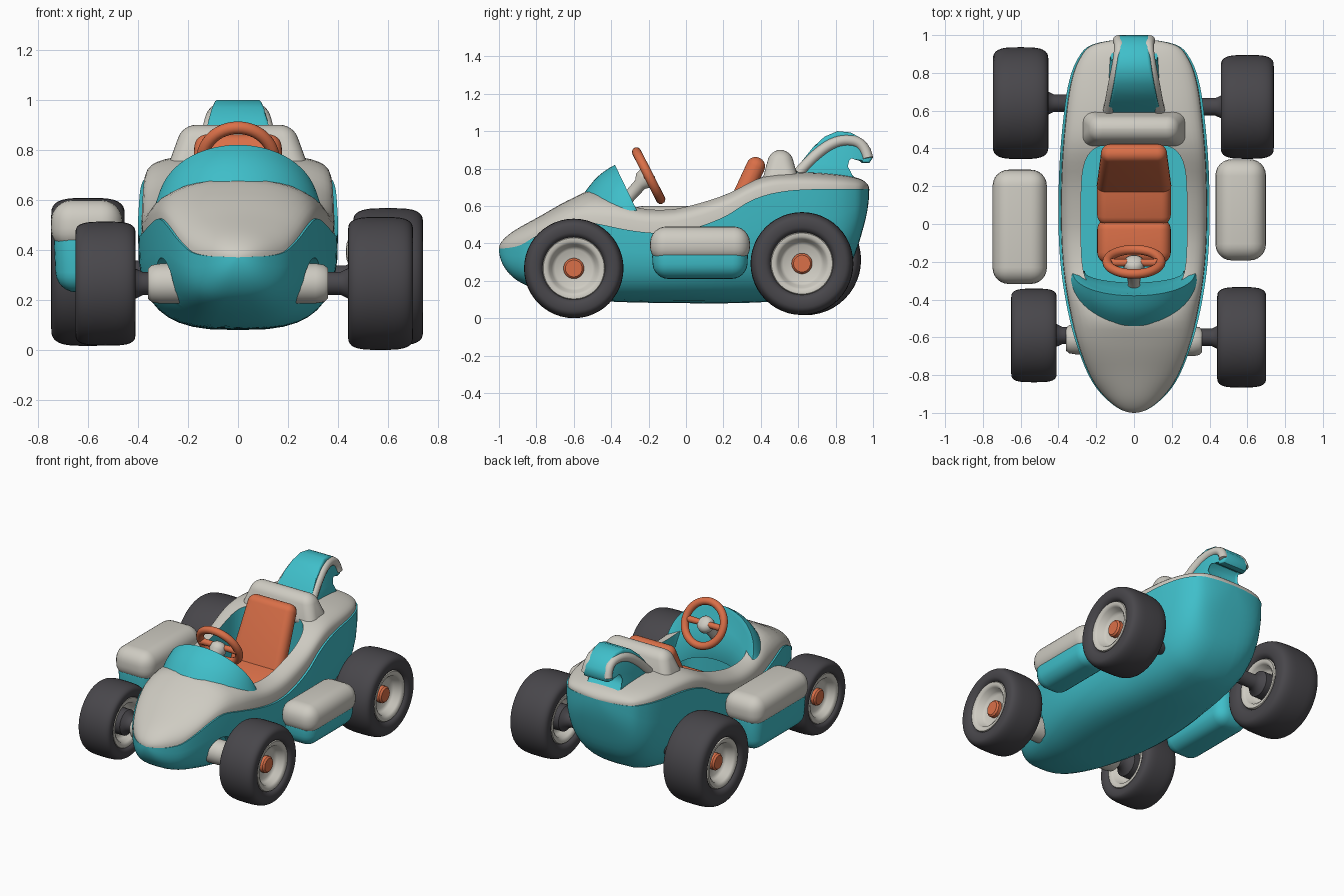
import bpy, bmesh, math
from math import sin, cos, pi, radians
from mathutils import Matrix

if "Cube" in bpy.data.objects:
    bpy.data.objects.remove(bpy.data.objects["Cube"], do_unlink=True)


def material(name, rgb):
    m = bpy.data.materials.new(name)
    m.use_nodes = True
    color = (*rgb, 1)
    m.diffuse_color = color
    m.node_tree.nodes["Principled BSDF"].inputs["Base Color"].default_value = color
    return m


TEAL = material("teal paint", (.05, .52, .59))
CREAM = material("cream paint", (.62, .6, .54))
RUBBER = material("charcoal rubber", (.065, .062, .07))
CORAL = material("coral trim", (.7, .16, .065))


def activate(ob):
    bpy.ops.object.select_all(action='DESELECT')
    ob.select_set(True)
    bpy.context.view_layer.objects.active = ob


def finish(name, bm, mats, loc=(0, 0, 0), rot=(0, 0, 0), angle=40):
    bmesh.ops.recalc_face_normals(bm, faces=bm.faces)
    me = bpy.data.meshes.new(name)
    bm.to_mesh(me)
    bm.free()
    for m in mats:
        me.materials.append(m)
    ob = bpy.data.objects.new(name, me)
    ob.location, ob.rotation_euler = loc, rot
    bpy.context.collection.objects.link(ob)
    activate(ob)
    bpy.ops.object.shade_smooth_by_angle(angle=radians(angle))
    return ob


def grid(name, rows, mats, wrap_rows=False, wrap_cols=False, rule=None, **kw):
    """Skin a grid of points; coincident points are merged into poles."""
    bm = bmesh.new()
    vs = [[bm.verts.new(p) for p in row] for row in rows]
    n, k = len(rows), len(rows[0])
    for i in range(n if wrap_rows else n - 1):
        for j in range(k if wrap_cols else k - 1):
            a, b = (i + 1) % n, (j + 1) % k
            f = bm.faces.new((vs[i][j], vs[a][j], vs[a][b], vs[i][b]))
            f.material_index = rule(i, j) if rule else 0
    bmesh.ops.remove_doubles(bm, verts=bm.verts, dist=1e-5)
    return finish(name, bm, mats, **kw)


def lathe(name, profile, mat, closed=False, **kw):
    """Turn (radius, x) points around the x axis."""
    rows = [[(x, r * cos(2 * pi * i / 48), r * sin(2 * pi * i / 48)) for r, x in profile]
            for i in range(48)]
    return grid(name, rows, [mat], True, closed, **kw)


def rounded_box(name, size, loc, mat, bevel, top=(1, 1), base=(1, 1), rot=0):
    bm = bmesh.new()
    bmesh.ops.create_cube(bm, size=1)
    for v in bm.verts:
        taper = top if v.co.z > 0 else base
        v.co = [c * s * t for c, s, t in zip(v.co, size, (*taper, 1))]
    bmesh.ops.bevel(bm, geom=bm.edges[:], offset=bevel, segments=6, profile=.5,
                    affect='EDGES', clamp_overlap=True)
    return finish(name, bm, [mat], loc, (radians(rot), 0, 0), 60)


def carve(target, cutter):
    cutter.hide_render = True
    activate(target)
    cut = target.modifiers.new("cut", 'BOOLEAN')
    cut.operation, cut.object, cut.solver = 'DIFFERENCE', cutter, 'EXACT'
    bpy.ops.object.modifier_apply(modifier=cut.name)
    bpy.data.objects.remove(cutter, do_unlink=True)


def power(v, n):
    return math.copysign(abs(v) ** (2 / n), v)


# Smooth interpolation along the body, denser towards both ends
MID, HALF = -.01, .99


def theta(y):
    return math.acos(max(-1, min(1, -(y - MID) / HALF)))


def smooth(keys):
    ts, vs = [theta(k[0]) for k in keys], [k[1] for k in keys]
    last = len(ts) - 1

    def slope(k):
        a, b = max(0, k - 1), min(last, k + 1)
        return (vs[b] - vs[a]) / (ts[b] - ts[a])

    def value(t):
        k = max(i for i in range(last) if i == 0 or ts[i] <= t)
        h = ts[k + 1] - ts[k]
        u = (t - ts[k]) / h
        return ((1 + 2 * u) * (1 - u) ** 2 * vs[k] + u * (1 - u) ** 2 * h * slope(k)
                + u * u * (3 - 2 * u) * vs[k + 1] + u * u * (u - 1) * h * slope(k + 1))
    return value


width = smooth([(-1, 0), (-.95, .12), (-.85, .212), (-.7, .283), (-.5, .342), (-.25, .385), (0, .4),
                (.3, .395), (.55, .375), (.75, .345), (.88, .295), (.95, .22), (.98, 0)])
keel = smooth([(-1, .37), (-.97, .27), (-.9, .2), (-.75, .14), (-.5, .095), (0, .08), (.4, .085),
               (.6, .11), (.75, .16), (.88, .29), (.95, .49), (.98, .69)])
seam = smooth([(-1, .37), (-.9, .385), (-.8, .44), (-.7, .495), (-.6, .525), (-.45, .5), (-.3, .47), (-.15, .455),
               (0, .47), (.2, .54), (.35, .63), (.5, .675), (.7, .69), (.98, .69)])
crown = smooth([(-1, .37), (-.95, .445), (-.8, .535), (-.6, .645), (-.5, .685), (-.4, .66), (-.25, .6),
                (-.1, .59), (0, .605), (.2, .665), (.4, .755), (.55, .78), (.75, .775), (.93, .745), (.98, .69)])
fullness = smooth([(-1, 2.2), (-.5, 2.3), (-.25, 4), (.4, 4), (.6, 3.2), (.98, 2.5)])

# Body shell: teal tub below the seam, cream deck above it
STEPS, N, TUB = 64, 10, 3
rows = []
for i in range(STEPS + 1):
    t = pi * i / STEPS
    y, w, b, s, c = MID - HALF * cos(t), max(0, width(t)), keel(t), seam(t), crown(t)
    quarter = [k * pi / 2 / N for k in range(N + 1)]
    half = [(w * power(sin(a), TUB), y, s - (s - b) * power(cos(a), TUB)) for a in quarter]
    n = fullness(t)
    half += [(.965 * w * power(cos(a), n), y, s + (c - s) * power(sin(a), n)) for a in quarter]
    half[0], half[-1] = (0, y, b), (0, y, c)
    if i in (0, STEPS):
        half = [(0, y, s)] * len(half)
    rows.append(half + [(-x, q, z) for x, q, z in half[-2:0:-1]])
body = grid("body_shell", rows, [TEAL, CREAM], wrap_cols=True,
            rule=lambda i, j: int(N + 1 <= j <= 3 * N))

# Cockpit opening and axle recesses, lined in teal
outline = [(.28 * power(cos(a), 4.5), .025 + .4 * power(sin(a), 4.5))
           for a in [2 * pi * k / 64 for k in range(64)]]
bm = bmesh.new()
floor = bm.faces.new([bm.verts.new((x, y, .25)) for x, y in outline])
wall = bmesh.ops.extrude_face_region(bm, geom=[floor])
bmesh.ops.translate(bm, vec=(0, 0, 1), verts=[v for v in wall["geom"] if isinstance(v, bmesh.types.BMVert)])
carve(body, finish("cockpit_cutter", bm, [TEAL]))
for k in (1, -1):
    recess = [(0, k * .25), (.08, k * .25), (.1, k * .27), (.1, k * .5), (0, k * .5)]
    carve(body, lathe("recess_cutter", recess, TEAL, loc=(0, -.61, .268)))
activate(body)
bpy.ops.object.shade_smooth_by_angle(angle=radians(40))

# Cowl: an arched lip rising from the hood, closed behind by the dash
rows = []
for i in range(33):
    p = (i / 32 - .5) * pi
    s, c = sin(p), max(0, cos(p))
    base = (.345 * s, -.25 - .29 * c, .53 + .145 * c)
    ridge = (.325 * s, -.25 - .13 * c ** .9, .55 + .27 * c ** .9)
    row = []
    for k in range(7):
        u = k / 6
        x, y, z = [a + (b - a) * u for a, b in zip(base, ridge)]
        bulge = .014 * sin(pi * u) * c
        row.append((x, y - bulge * .5, z + bulge))
    row += [(.295 * s, -.245 - .125 * c ** .9, .53 + .265 * c ** .9),
            (.275 * s, -.25 - .1 * c, .51 + .17 * c), (.265 * s, -.25 - .06 * c, .47 + .14 * c),
            (.26 * s, -.25 - .08 * c, .36 + .1 * c)]
    rows.append(row)
grid("cowl", rows, [TEAL], angle=50)

# Headrest and seat
rounded_box("headrest", (.58, .21, .19), (0, .505, .805), CREAM, .06, (.76, .5))
rounded_box("seat_back", (.4, .1, .5), (0, .288, .63), CORAL, .048, (.86, 1), rot=-25)
rounded_box("seat_rear_cushion", (.39, .24, .14), (0, .12, .41), CORAL, .05, rot=14)
rounded_box("seat_front_cushion", (.39, .24, .18), (0, -.09, .36), CORAL, .06)

# Steering wheel on its column
bpy.ops.mesh.primitive_torus_add(major_radius=.142, minor_radius=.025, major_segments=48,
                                 minor_segments=16, location=(0, -.2, .762), rotation=(radians(-63), 0, 0))
ring = bpy.context.object
ring.name = "steering_ring"
ring.data.materials.append(CORAL)
bpy.ops.object.shade_smooth()
lathe("steering_spoke", [(0, -.14), (.022, -.14), (.018, 0), (.022, .14), (0, .14)], CORAL, loc=(0, -.205, .76))
column_turn = Matrix.Rotation(radians(-42), 3, 'X') @ Matrix.Rotation(pi / 2, 3, 'Y')
lathe("steering_column", [(0, -.035), (.03, -.035), (.052, -.015), (.055, .02), (.035, .05), (.032, .19), (0, .19)],
      CREAM, loc=(0, -.212, .752), rot=column_turn.to_euler(), angle=60)

# Tail fin: hooked core with a cream ribbon along each side
side = [(.57, .75), (.62, .84), (.68, .915), (.74, .97), (.81, 1), (.88, .993), (.94, .96), (.985, .91),
        (1, .86), (.98, .83), (.94, .83), (.91, .86), (.88, .87), (.86, .85), (.85, .81), (.87, .775), (.92, .74)]


def fin_half_width(y, z):
    return .15 - .19 * (z - .75) - .17 * max(0, y - .76)


bm = bmesh.new()
left, right = [[bm.verts.new((k * fin_half_width(y, z), y, z)) for y, z in side] for k in (1, -1)]
caps = [bm.faces.new(left), bm.faces.new(right[::-1])]
for k in range(len(side)):
    q = (k + 1) % len(side)
    bm.faces.new((left[k], right[k], right[q], left[q]))
bmesh.ops.bevel(bm, geom=list({e for f in caps for e in f.edges}), offset=.014, segments=3,
                profile=.5, affect='EDGES', clamp_overlap=True)
finish("tail_fin", bm, [TEAL], angle=50)

path = [(.6, .775), (.66, .843), (.73, .905), (.8, .945), (.88, .957), (.955, .93), (.972, .855)]
for label, k in (("left", 1), ("right", -1)):
    cu = bpy.data.curves.new("fin_ribbon_" + label, 'CURVE')
    cu.dimensions, cu.bevel_depth, cu.bevel_resolution, cu.use_fill_caps = '3D', .029, 4, True
    sp = cu.splines.new('NURBS')
    sp.points.add(len(path) - 1)
    for pt, (y, z) in zip(sp.points, path):
        pt.co = (k * (fin_half_width(y, z) - .01), y, z, 1)
    sp.order_u, sp.use_endpoint_u, sp.resolution_u = 4, True, 6
    cu.materials.append(CREAM)
    ob = bpy.data.objects.new(cu.name, cu)
    bpy.context.collection.objects.link(ob)
    activate(ob)
    bpy.ops.object.convert(target='MESH')
    bpy.ops.object.shade_smooth_by_angle(angle=radians(50))

# Side pods: cream lid over a teal tray (x, y, bottom, split, top, width, length)
for label, x, y, low, split, top, w, d in (("left", .565, .075, .21, .36, .49, .27, .54),
                                           ("right", -.605, -.015, .23, .46, .6, .29, .61)):
    rounded_box("pod_lid_" + label, (w, d, top - split + .06), (x, y, (top + split) / 2 - .03), CREAM, .085, (.98, .98))
    rounded_box("pod_tray_" + label, (w - .02, d - .02, split - low + .05), (x, y, (split + low) / 2 + .025),
                TEAL, .08, base=(.9, .96))

# Wheels (x, y, z, radius, half width) with rims, hubs and axles
for label, x, y, z, radius, h in (("front_right", -.53, -.59, .265, .248, .12),
                                  ("front_left", .57, -.6, .266, .266, .13),
                                  ("rear_right", -.6, .64, .312, .296, .147),
                                  ("rear_left", .6, .62, .292, .275, .14)):
    out = 1 if x > 0 else -1
    ri = .155
    turn = [2 * pi * k / 32 for k in range(32)]
    tyre = [((radius + ri) / 2 + (radius - ri) / 2 * power(cos(a), 3), h * power(sin(a), 3.4)) for a in turn]
    lathe("tyre_" + label, tyre, RUBBER, True, loc=(x, y, z), angle=60)
    dish = [(0, .4), (.1, .4), (.118, .5), (.13, .8), (.145, .88), (.163, .88), (.172, .75)]
    face = [(r, h * u) for r, u in dish]
    lathe("rim_" + label, face + [(r, -u) for r, u in face[::-1]], CREAM, loc=(x, y, z), angle=50)
    lathe("hub_" + label, [(0, .3 * h), (.055, .3 * h), (.055, .58 * h), (.045, .66 * h), (0, .66 * h)],
          CORAL, loc=(x, y, z)).scale.x = out
    gap = abs(x) - h
    axle = [(0, .2), (.046, .2), (.046, gap - .03), (.06, gap), (.085, gap + .02), (.085, gap + .09), (0, gap + .09)]
    lathe("axle_" + label, axle, RUBBER, loc=(0, y, z)).scale.x = out
    if y < 0:
        lathe("socket_" + label, [(0, .2), (.08, .2), (.08, .31), (.074, .345), (.06, .36), (0, .36)],
              CREAM, loc=(0, y - .02, z)).scale.x = out
